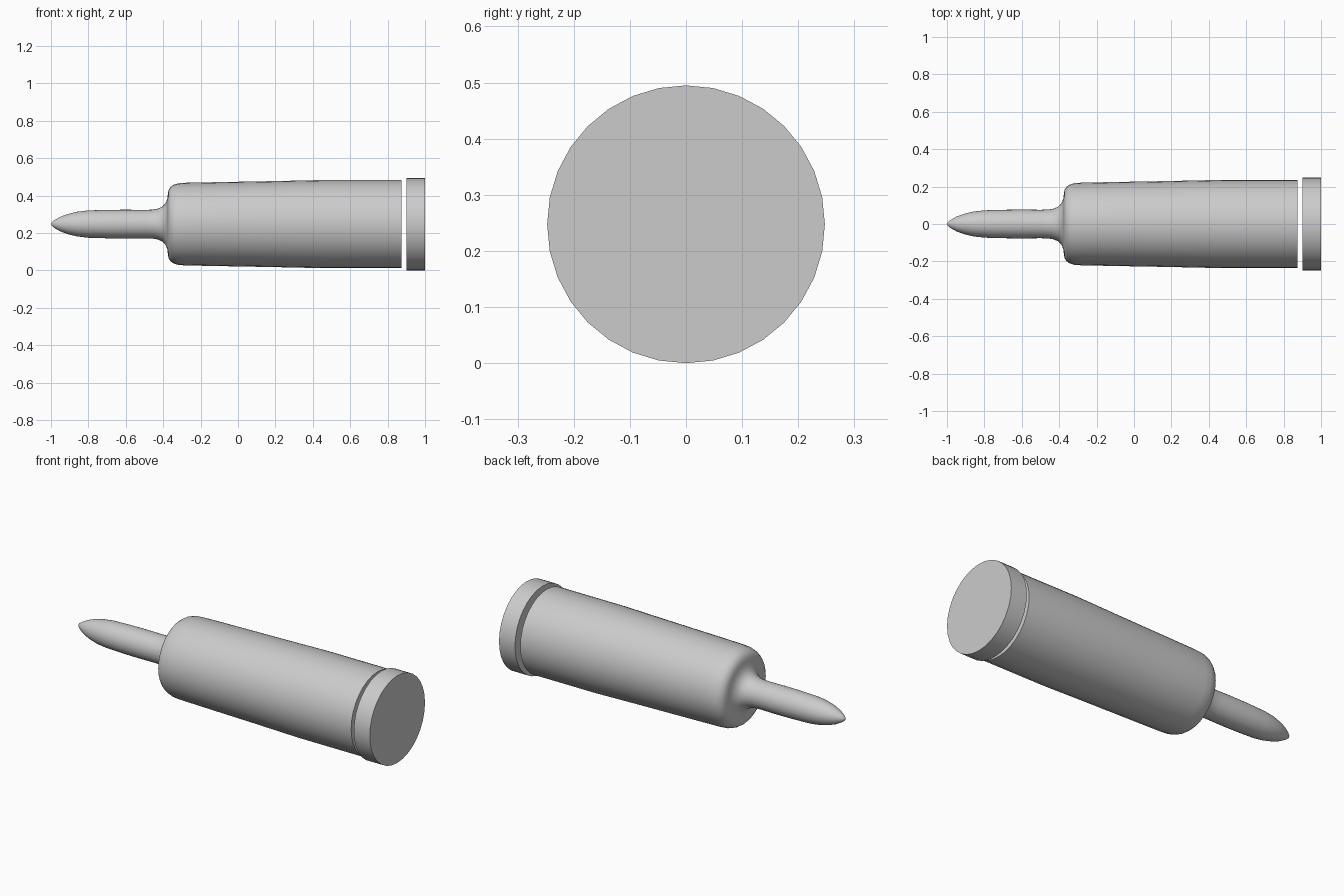
import bpy, bmesh, math

if "Cube" in bpy.data.objects:
    bpy.data.objects.remove(bpy.data.objects["Cube"])

SIDES = 32
AXIS_Z = 0.2475


def lathe(name, profile):
    """Revolve (x, radius) points around the long axis; open ends are capped."""
    bm = bmesh.new()
    rings = []
    for x, r in profile:
        if r == 0:
            rings.append([bm.verts.new((x, 0, 0))])
        else:
            rings.append([bm.verts.new((x, r * math.sin(a), r * math.cos(a)))
                          for a in (2 * math.pi * i / SIDES for i in range(SIDES))])
    for a, b in zip(rings, rings[1:]):
        for i in range(SIDES):
            j = (i + 1) % SIDES
            if len(a) == 1:
                bm.faces.new((a[0], b[j], b[i]))
            else:
                bm.faces.new((a[i], a[j], b[j], b[i]))
    for ring in (rings[0], rings[-1]):
        if len(ring) > 1:
            bm.faces.new(ring)
    bmesh.ops.recalc_face_normals(bm, faces=bm.faces)
    mesh = bpy.data.meshes.new(name)
    bm.to_mesh(mesh)
    bm.free()
    obj = bpy.data.objects.new(name, mesh)
    obj.location.z = AXIS_Z
    bpy.context.collection.objects.link(obj)
    bpy.ops.object.select_all(action='DESELECT')
    obj.select_set(True)
    bpy.context.view_layer.objects.active = obj
    bpy.ops.object.shade_smooth_by_angle(angle=math.radians(40))
    return obj


# Rounded tip, narrow neck, filleted shoulder and slightly tapered body
lathe("body", [
    (-1.0, 0), (-0.995, 0.010), (-0.98, 0.022), (-0.95, 0.039),
    (-0.91, 0.054), (-0.86, 0.066), (-0.80, 0.073), (-0.70, 0.076),
    (-0.60, 0.077), (-0.50, 0.076), (-0.46, 0.077), (-0.43, 0.082),
    (-0.405, 0.093), (-0.388, 0.110), (-0.378, 0.135), (-0.375, 0.160),
    (-0.372, 0.180), (-0.362, 0.198), (-0.345, 0.210), (-0.32, 0.218),
    (-0.28, 0.221), (-0.10, 0.2245), (0.20, 0.230), (0.475, 0.236),
    (0.875, 0.236)])

# Separate end disc behind a narrow gap
lathe("end_disc", [(0.90, 0.2475), (1.0, 0.2475)])
